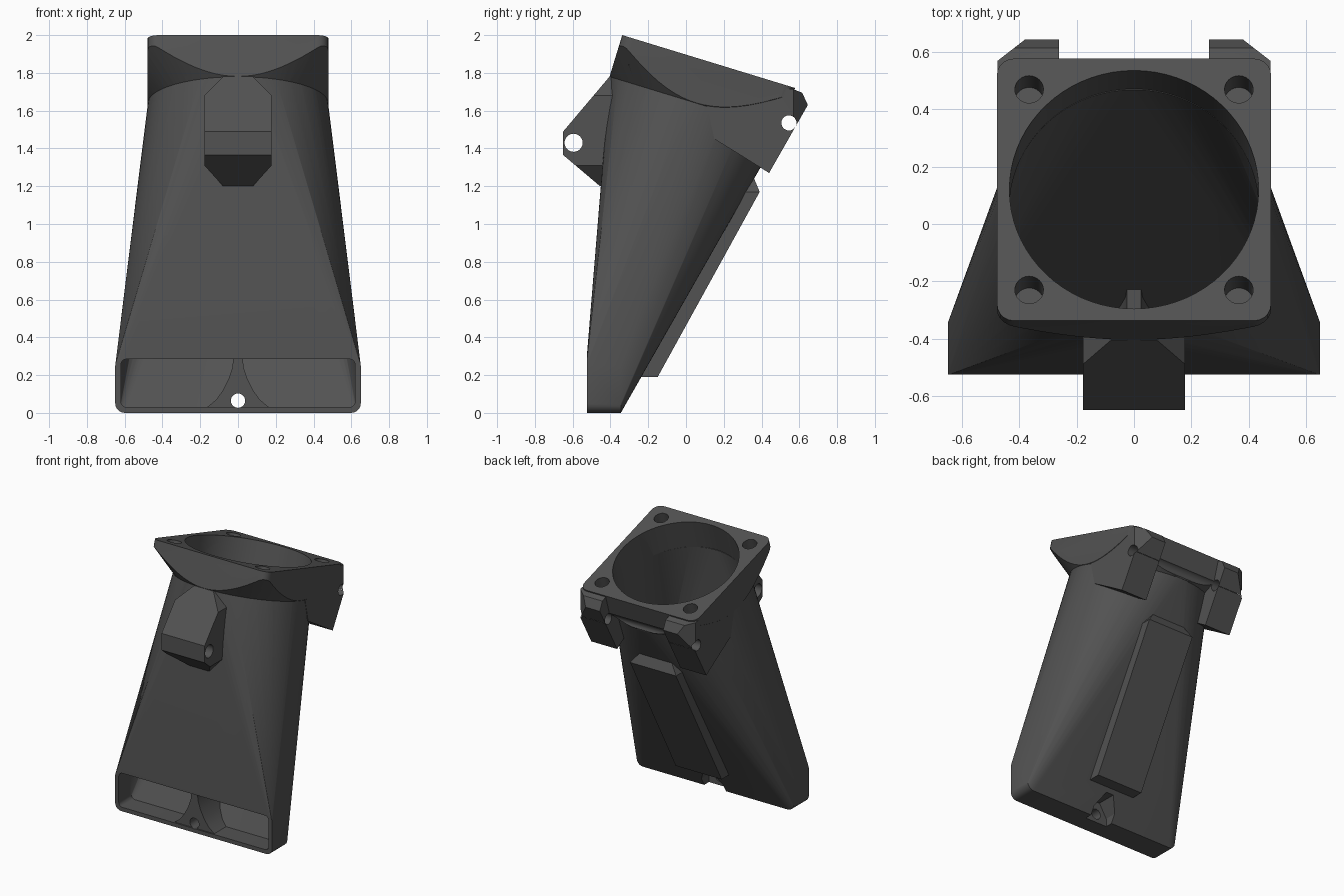
import bpy, bmesh, math
from mathutils import Matrix, Vector

if "Cube" in bpy.data.objects:
    bpy.data.objects.remove(bpy.data.objects["Cube"])

charcoal = bpy.data.materials.new("charcoal_plastic")
charcoal.diffuse_color = (0.085, 0.085, 0.085, 1)
charcoal.use_nodes = True
charcoal.node_tree.nodes["Principled BSDF"].inputs["Base Color"].default_value = charcoal.diffuse_color

# Tilted frame of the fan mount: origin at the centre of its top face
TILT = Matrix.Translation((0, 0.12, 1.86)) @ Matrix.Rotation(math.radians(-17), 4, 'X')
HALF = 0.4785


def finish(bm, name):
    bmesh.ops.recalc_face_normals(bm, faces=bm.faces)
    me = bpy.data.meshes.new(name)
    bm.to_mesh(me)
    bm.free()
    ob = bpy.data.objects.new(name, me)
    bpy.context.collection.objects.link(ob)
    return ob


def prism(name, pts, axis, a, b, matrix=None):
    """Extrude a 2D outline along an axis from a to b."""
    place = {'X': lambda p, t: (t, p[0], p[1]),
             'Y': lambda p, t: (p[0], t, p[1]),
             'Z': lambda p, t: (p[0], p[1], t)}[axis]
    bm = bmesh.new()
    lo = [bm.verts.new(place(p, a)) for p in pts]
    hi = [bm.verts.new(place(p, b)) for p in pts]
    bm.faces.new(lo)
    bm.faces.new(hi[::-1])
    n = len(pts)
    for i in range(n):
        bm.faces.new((lo[i], hi[i], hi[(i + 1) % n], lo[(i + 1) % n]))
    if matrix:
        bm.transform(matrix)
    return finish(bm, name)


def circle(r, n=32, cx=0, cy=0):
    return [(cx + r * math.cos(2 * math.pi * i / n), cy + r * math.sin(2 * math.pi * i / n))
            for i in range(n)]


def round_rect(x0, x1, y0, y1, r, n=5):
    pts = []
    for cx, cy, a0 in ((x1 - r, y1 - r, 0), (x0 + r, y1 - r, 90),
                       (x0 + r, y0 + r, 180), (x1 - r, y0 + r, 270)):
        for i in range(n + 1):
            a = math.radians(a0 + 90 * i / n)
            pts.append((cx + r * math.cos(a), cy + r * math.sin(a)))
    return pts


def hull(name, points):
    bm = bmesh.new()
    for p in points:
        bm.verts.new(p)
    res = bmesh.ops.convex_hull(bm, input=bm.verts)
    junk = {g for g in res["geom_interior"] + res["geom_unused"]
            if isinstance(g, bmesh.types.BMVert)}
    bmesh.ops.delete(bm, geom=list(junk), context='VERTS')
    return finish(bm, name)


def boolean(ob, other, op, keep=False):
    mod = ob.modifiers.new("bool", 'BOOLEAN')
    mod.operation, mod.solver, mod.object = op, 'EXACT', other
    bpy.context.view_layer.update()
    dg = bpy.context.evaluated_depsgraph_get()
    me = bpy.data.meshes.new_from_object(ob.evaluated_get(dg))
    ob.modifiers.clear()
    ob.data = me
    if not keep:
        bpy.data.objects.remove(other)
    return ob


def duct_points(ring_r, depth, outline, y_front, y_back):
    """Tilted round inlet plus the rounded outlet block below it."""
    pts = [TILT @ Vector((x, y, -depth)) for x, y in circle(ring_r, 72)]
    return pts + [Vector((x, y, z)) for x, z in outline for y in (y_front, y_back)]


# Outer duct shell: round at the fan, wide and flat at the outlet
duct = hull("fan_duct", duct_points(0.477, 0.23, round_rect(-0.65, 0.65, 0, 0.30, 0.05), -0.525, -0.345))

# Divider in the outlet, trimmed to the shell
flare = [(0.025, 0.29), (0.03, 0.24), (0.05, 0.18), (0.08, 0.12), (0.115, 0.07), (0.17, 0.025), (0.17, 0.0)]
divider = prism("outlet_divider", flare + [(-x, z) for x, z in flare[::-1]], 'Y', -0.515, -0.2)
boolean(divider, duct, 'INTERSECT', keep=True)

# Fan mount: rounded square with a conical underside
mount = prism("fan_mount", round_rect(-HALF, HALF, -HALF, HALF, 0.06), 'Z', -0.40, 0, TILT)
cone = hull("cone", [TILT @ Vector((x, y, z)) for r, z in ((0.407, -0.30), (0.807, 0.10))
                     for x, y in circle(r, 72)])
boolean(mount, cone, 'INTERSECT')
boolean(duct, mount, 'UNION')

# Front lug: side profile crossed with a chamfered front outline
lug = prism("front_lug", [(-0.30, 1.78), (-0.405, 1.78), (-0.65, 1.49), (-0.65, 1.365),
                          (-0.455, 1.20), (-0.30, 1.20)], 'X', -0.3, 0.3)
octagon = [(0.07, 1.79), (0.178, 1.68), (0.178, 1.31), (0.07, 1.19)]
boolean(lug, prism("outline", octagon + [(-x, z) for x, z in octagon[::-1]], 'Y', -0.8, 0), 'INTERSECT')
boolean(duct, lug, 'UNION')

# Rear lugs, one on each side
for s in (-1, 1):
    lug = prism("rear_lug", [(0.28, 1.37), (0.44, 1.27), (0.645, 1.63), (0.615, 1.695), (0.57, 1.713),
                             (0.30, 1.75), (0.10, 1.68), (0.15, 1.45)], 'X', s * 0.2, s * 0.6)
    plan = [(0.262, 0), (0.476, 0), (0.476, 0.57), (0.36, 0.66), (0.262, 0.66)]
    boolean(lug, prism("plan", [(s * x, y) for x, y in plan], 'Z', 1, 2), 'INTERSECT')
    boolean(duct, lug, 'UNION')

# Raised strip down the back with a pointed top
strip = prism("back_strip", [(-0.30, 0.19), (-0.15, 0.19), (0.39, 1.17), (0.34, 1.29), (0.20, 1.29)],
              'X', -0.19, 0.19)
point = [(-0.19, 0.1), (0.19, 0.1), (0.19, 1.17), (0.09, 1.30), (-0.09, 1.30), (-0.19, 1.17)]
boolean(strip, prism("point", point, 'Y', -1, 1), 'INTERSECT')
boolean(duct, strip, 'UNION')

# Hollow: fan bore, tapering interior and outlet mouth
inner = round_rect(-0.62, 0.62, 0.03, 0.285, 0.03)
cutters = [
    prism("bore", circle(0.435, 72), 'Z', -0.22, 0.1, TILT),
    hull("interior", duct_points(0.434, 0.21, inner, -0.485, -0.375)),
    prism("mouth", inner, 'Y', -0.7, -0.40),
]
for c in cutters:
    boolean(duct, c, 'DIFFERENCE')
boolean(duct, divider, 'UNION')

# Screw holes: four in the mount, one in each lug, one in the outlet divider with its rear recess
holes = [prism("mount_hole", circle(0.05, 24, sx * 0.366, sy * 0.366), 'Z', -0.14, 0.1, TILT)
         for sx in (-1, 1) for sy in (-1, 1)]
holes += [
    prism("front_lug_hole", circle(0.048, 24, -0.595, 1.43), 'X', -0.3, 0.3),
    prism("rear_lug_hole", circle(0.04, 24, 0.545, 1.535), 'X', -0.6, 0.6),
    prism("outlet_hole", circle(0.038, 24, 0, 0.065), 'Y', -0.8, 0),
    prism("outlet_recess", [(-0.09, -0.02), (0.09, -0.02), (0.09, 0.06), (0.03, 0.16),
                            (-0.03, 0.16), (-0.09, 0.06)], 'Y', -0.40, -0.1),
]
for h in holes:
    boolean(duct, h, 'DIFFERENCE')

# Finish: one colour, smooth walls with crisp edges
duct.data.materials.clear()
duct.data.materials.append(charcoal)
for p in duct.data.polygons:
    p.material_index = 0
bpy.context.view_layer.objects.active = duct
duct.select_set(True)
bpy.ops.object.shade_smooth_by_angle(angle=math.radians(25))
